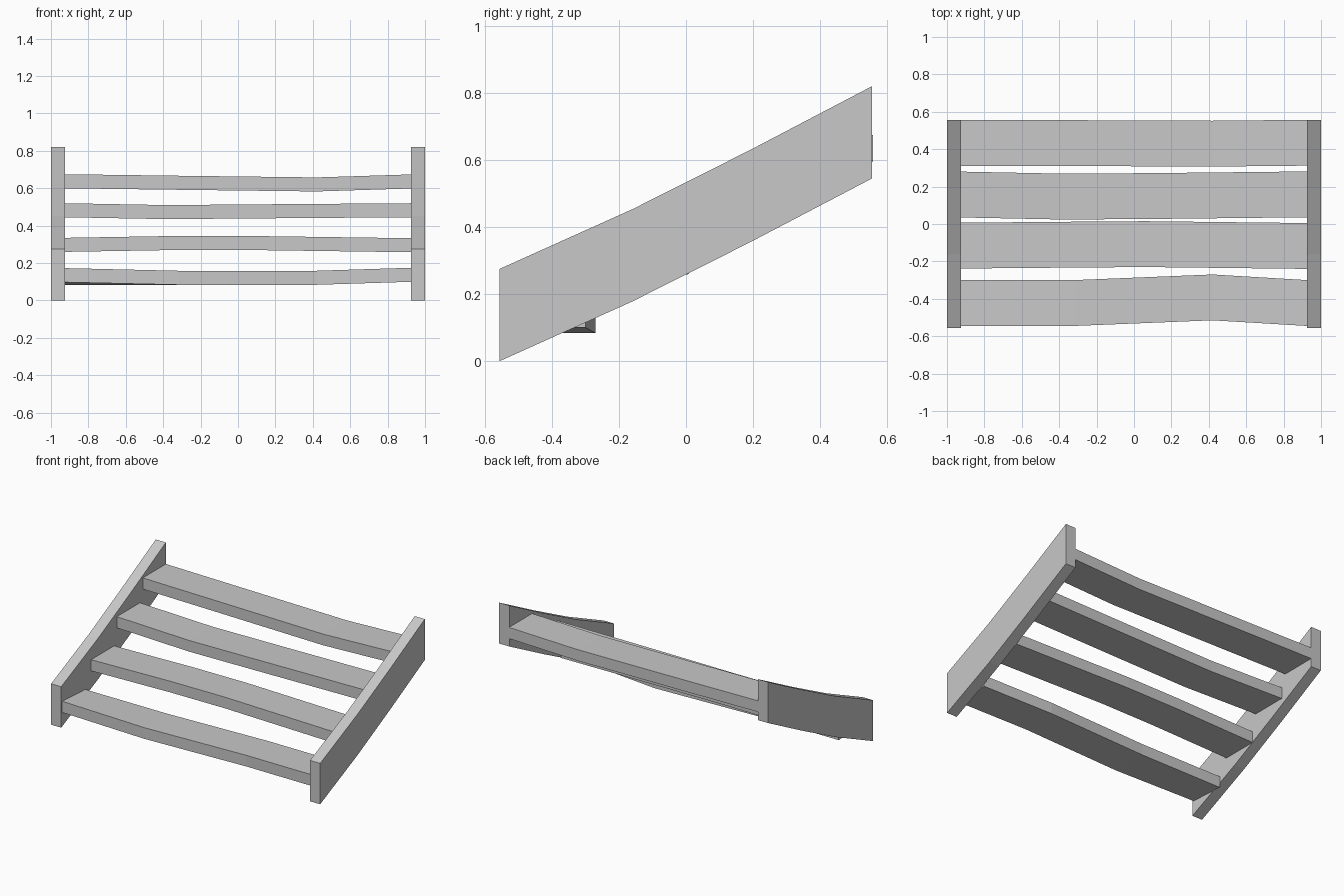
import bpy
import bmesh

cube = bpy.data.objects.get("Cube")
if cube:
    bpy.data.objects.remove(cube, do_unlink=True)

GREY = (0.58, 0.58, 0.58, 1)
mat = bpy.data.materials.new("plain grey")
mat.use_nodes = True
mat.diffuse_color = GREY
mat.node_tree.nodes["Principled BSDF"].inputs["Base Color"].default_value = GREY


def loft(name, sections):
    """Skin a row of four-cornered sections into a closed, flat-shaded beam."""
    bm = bmesh.new()
    rings = [[bm.verts.new(p) for p in s] for s in sections]
    for a, b in zip(rings, rings[1:]):
        for i in range(4):
            j = (i + 1) % 4
            bm.faces.new((a[i], a[j], b[j], b[i]))
    bm.faces.new(rings[0])
    bm.faces.new(rings[-1])
    bmesh.ops.recalc_face_normals(bm, faces=bm.faces)
    mesh = bpy.data.meshes.new(name)
    bm.to_mesh(mesh)
    bm.free()
    mesh.materials.append(mat)
    obj = bpy.data.objects.new(name, mesh)
    bpy.context.collection.objects.link(obj)
    return obj


INNER, OUTER = 0.925, 1.0
BEAM_HEIGHT = 0.275
TREAD_DEPTH, TREAD_THICK = 0.245, 0.075

# Side beams: gently sagging slopes, (y, bottom z)
slope = [(-0.556, 0), (-0.16, 0.178), (0.19, 0.354), (0.555, 0.545)]
for name, side in (("right_side_beam", -1), ("left_side_beam", 1)):
    loft(name, [[(side * INNER, y, z), (side * OUTER, y, z),
                 (side * OUTER, y, z + BEAM_HEIGHT),
                 (side * INNER, y, z + BEAM_HEIGHT)] for y, z in slope])

# Treads: warped planks, (x, front y, bottom z, rise of the back edge)
treads = [
    [(-INNER, -0.545, 0.098, -0.014), (-0.32, -0.545, 0.084, 0),
     (0.42, -0.515, 0.084, 0), (INNER, -0.545, 0.1, 0)],
    [(-INNER, -0.238, 0.26, 0), (-0.34, -0.233, 0.27, 0),
     (0.06, -0.23, 0.27, 0), (INNER, -0.24, 0.258, 0)],
    [(-INNER, 0.035, 0.445, 0), (-0.38, 0.024, 0.435, 0),
     (0.1, 0.027, 0.439, 0), (INNER, 0.036, 0.445, 0)],
    [(-INNER, 0.311, 0.6, 0), (-0.32, 0.31, 0.592, 0),
     (0.42, 0.307, 0.583, 0), (INNER, 0.312, 0.599, 0)],
]
for n, stations in enumerate(treads, 1):
    loft(f"tread_{n}", [[(x, y, z), (x, y + TREAD_DEPTH, z + r),
                         (x, y + TREAD_DEPTH, z + r + TREAD_THICK),
                         (x, y, z + TREAD_THICK)] for x, y, z, r in stations])
